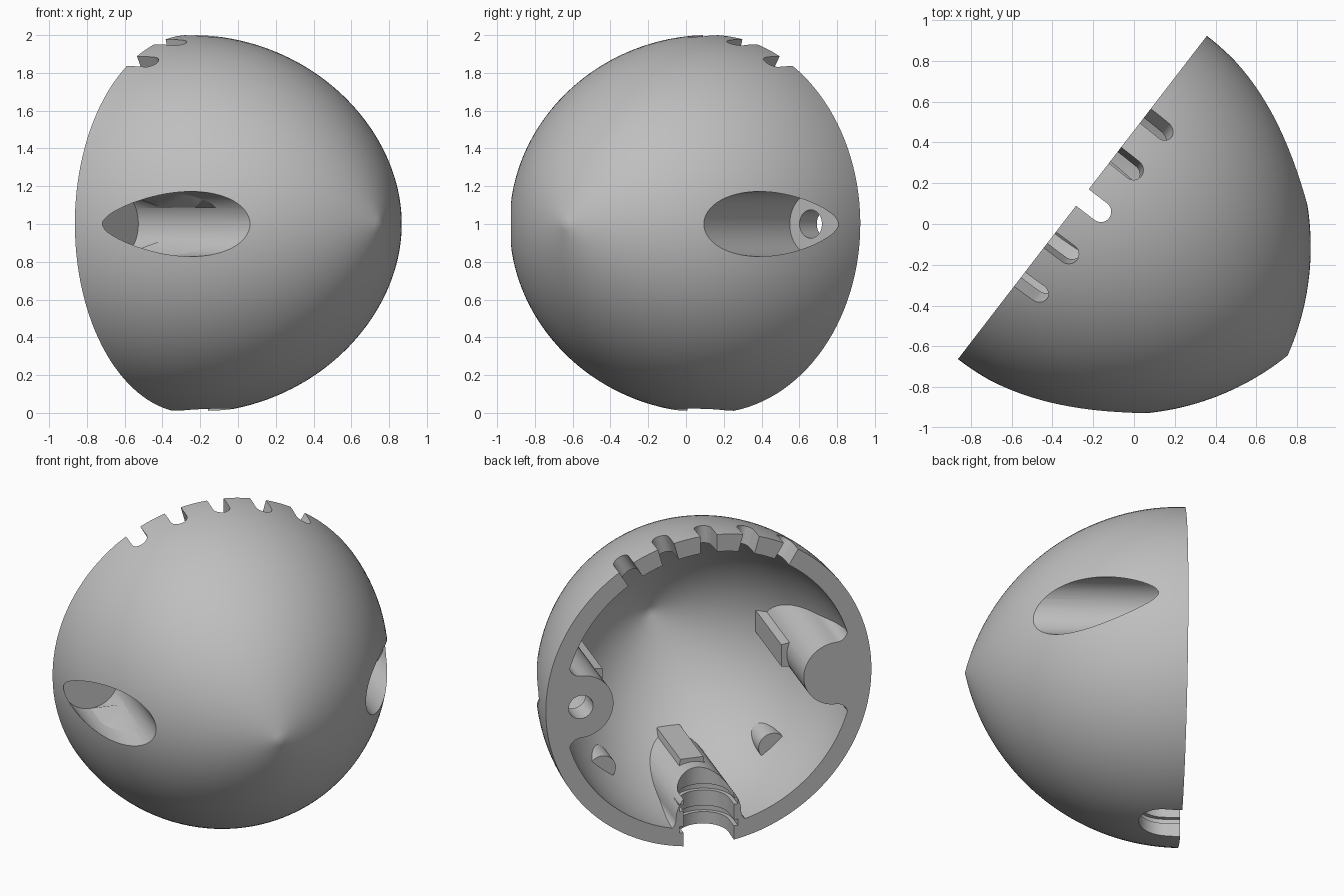
import bpy, bmesh, math
from mathutils import Matrix, Vector

cube = bpy.data.objects.get("Cube")
if cube:
    bpy.data.objects.remove(cube)

# Shell frame: x runs across the rim, y is up, z runs from the rim to the tip
ACROSS, AXIS = Vector((0.61, 0.792, 0)), Vector((0.792, -0.61, 0))
FRAME = Matrix((ACROSS, Vector((0, 0, 1)), AXIS)).transposed().to_4x4()
FRAME.translation = (-0.253, 0.13, 1.0)
OFFSET, ARC, WALL = 0.306, 1.307, 0.11


def make(name, bm):
    bmesh.ops.recalc_face_normals(bm, faces=bm.faces)
    mesh = bpy.data.meshes.new(name)
    bm.to_mesh(mesh)
    bm.free()
    ob = bpy.data.objects.new(name, mesh)
    bpy.context.collection.objects.link(ob)
    return ob


def turned(degrees):
    return Matrix.Rotation(math.radians(degrees), 4, 'Z')


def dome(name, radius, start, steps=48):
    """Pointed dome: an offset circular arc spun about the shell axis."""
    bm = bmesh.new()
    a0, a1 = math.asin(start / radius), math.acos(OFFSET / radius)
    verts = [bm.verts.new((0, 0, start))]
    for i in range(steps + 1):
        a = a0 + (a1 - a0) * i / steps
        verts.append(bm.verts.new((max(radius * math.cos(a) - OFFSET, 0), 0, radius * math.sin(a))))
    edges = [bm.edges.new(p) for p in zip(verts, verts[1:])]
    bmesh.ops.spin(bm, geom=verts + edges, cent=(0, 0, 0), axis=(0, 0, 1),
                   angle=math.tau, steps=128)
    bmesh.ops.remove_doubles(bm, verts=bm.verts, dist=0.0005)
    bm.transform(turned(1))
    return make(name, bm)


def prism(name, outline, low, high, place):
    """Flat outline extruded along local z, moved by a matrix."""
    bm = bmesh.new()
    face = bm.faces.new([bm.verts.new((x, y, low)) for x, y in outline])
    grown = bmesh.ops.extrude_face_region(bm, geom=[face])["geom"]
    bmesh.ops.translate(bm, vec=(0, 0, high - low),
                        verts=[v for v in grown if isinstance(v, bmesh.types.BMVert)])
    bm.transform(place)
    return make(name, bm)


def arc(x, y, radius, start, end, steps=24):
    """Points along a circular arc, angles in degrees."""
    angles = [math.radians(start + (end - start) * i / steps) for i in range(steps + 1)]
    return [(x + radius * math.cos(a), y + radius * math.sin(a)) for a in angles]


def rod(name, x, radius, low, high, place):
    return prism(name, arc(x, 0, radius, 3, 356, 60), low, high, place)


def cut(target, tool):
    mod = target.modifiers.new(tool.name, 'BOOLEAN')
    mod.operation, mod.solver, mod.object = 'DIFFERENCE', 'MANIFOLD', tool
    bpy.context.view_layer.objects.active = target
    bpy.ops.object.modifier_apply(modifier=mod.name)
    bpy.data.objects.remove(tool)


shell = dome("pointed_shell", ARC, 0.0)
cavity = dome("cavity", ARC - WALL, -0.05)

# Two screw housings and the cable housing, flared into the wall, each with a clip
FLARE = 0.07
for angle, dist, clip in ((0, 0.785, 0.55), (180, 0.785, 0.55), (270, 0.81, 0.585)):
    size = 0.2
    outline = (arc(dist, size + FLARE, FLARE, 0, -90, 10) + arc(dist, 0, size, 90, 270)[1:-1]
               + arc(dist, -size - FLARE, FLARE, 90, 0, 10)
               + [(1.1, -size - FLARE), (1.1, size + FLARE)])
    cut(cavity, prism("housing", outline, -0.1, 0.95, turned(angle)))
    outline = [(clip, -0.07), (0.75, -0.1), (0.75, 0.1), (clip, 0.07)]
    cut(cavity, prism("clip", outline, 0.33, 0.88, turned(angle)))

# Small support pegs on the lower inside wall
for angle in (-50, -130):
    cut(cavity, rod("peg", 0.815, 0.085, 0.42, 0.8, turned(angle)))

cut(shell, cavity)

# Outside screw recesses and their through holes
for angle in (0, 180):
    cut(shell, rod("recess", 0.817, 0.172, 0.15, 1.4, turned(angle)))
    cut(shell, rod("screw_hole", 0.785, 0.075, -0.1, 0.3, turned(angle)))

# Outlines in the rim tangent and depth plane are extruded outwards
RADIAL = Matrix(((0, 0, 1, 0), (1, 0, 0, 0), (0, 1, 0, 0), (0, 0, 0, 1)))


def slot(half, depth, low, high, angle):
    """Radial slot from the rim with a rounded end."""
    outline = arc(0, depth - half, half, 0, 180) + [(-half, -0.1), (half, -0.1)]
    cut(shell, prism("slot", outline, low, high, turned(angle) @ RADIAL))


# Vent slots along the top of the rim
for i in range(-2, 3):
    slot(0.051, 0.165, 0.75, 1.1, 90 + 15.2 * i)

# Cable slot at the bottom with two grip grooves
slot(0.155, 0.25, 0.4, 1.1, 270)
for low in (0.72, 0.86):
    slot(0.18, 0.275, low, low + 0.04, 270)

# Place, colour and shade
shell.data.transform(FRAME)
grey = bpy.data.materials.new("plain grey")
grey.use_nodes = True
colour = (0.52, 0.52, 0.52, 1)
grey.diffuse_color = colour
grey.node_tree.nodes["Principled BSDF"].inputs["Base Color"].default_value = colour
shell.data.materials.clear()
shell.data.materials.append(grey)
bpy.ops.object.select_all(action='DESELECT')
shell.select_set(True)
bpy.context.view_layer.objects.active = shell
bpy.ops.object.shade_smooth_by_angle(angle=math.radians(30))
